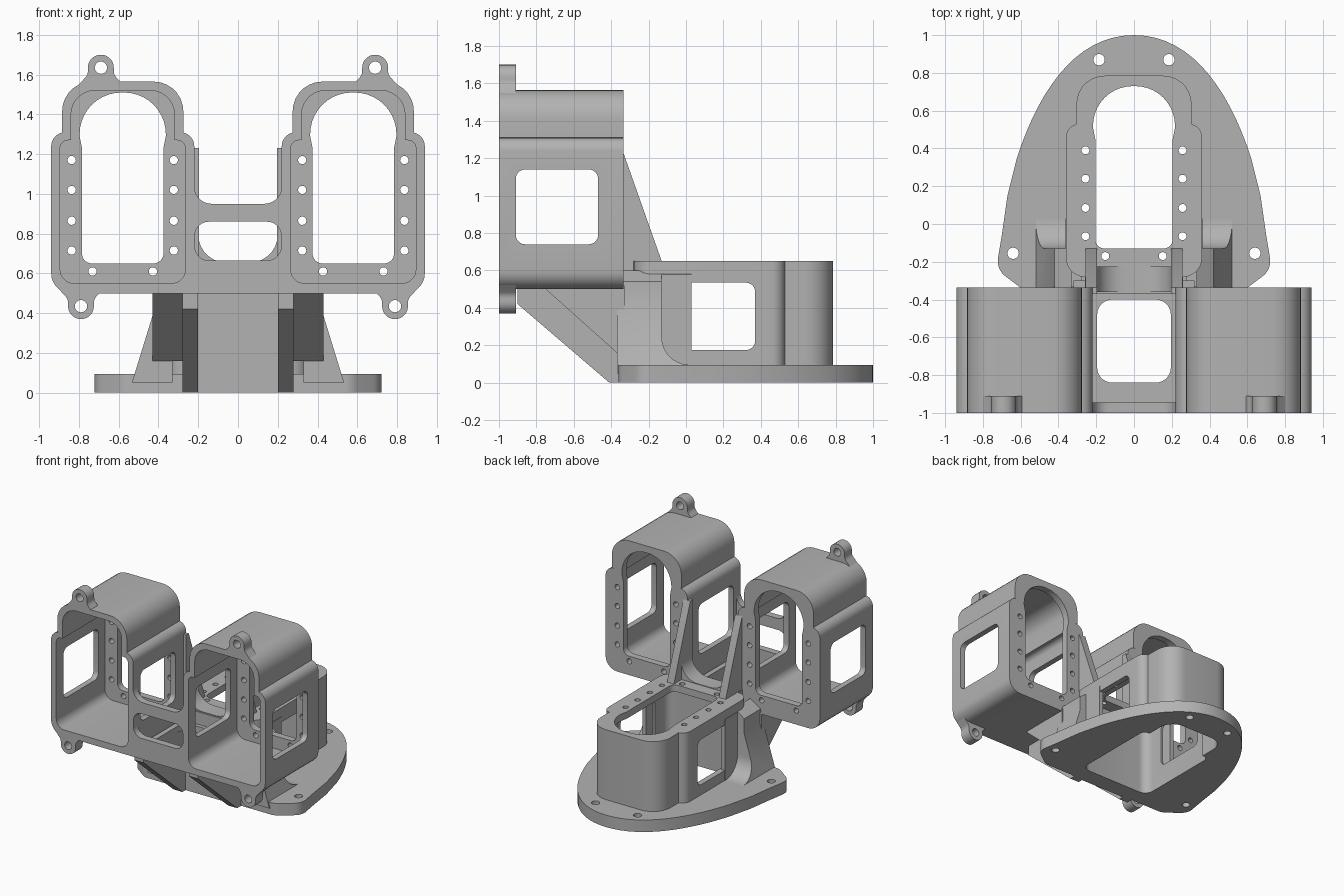
import bpy, bmesh, math
from mathutils import Vector
from mathutils.geometry import interpolate_bezier

if "Cube" in bpy.data.objects:
    bpy.data.objects.remove(bpy.data.objects["Cube"])

grey = bpy.data.materials.new("plain grey")
grey.use_nodes = True
grey.diffuse_color = (0.45, 0.45, 0.45, 1)
grey.node_tree.nodes["Principled BSDF"].inputs["Base Color"].default_value = (0.45, 0.45, 0.45, 1)
parts = []


def rounded(corners, steps=7):
    """Outline from (u, v, radius) corners, each replaced by an arc."""
    out, n = [], len(corners)
    for i, (u, v, r) in enumerate(corners):
        p = Vector((u, v))
        if r == 0:
            out.append(p)
            continue
        d1 = (Vector(corners[i - 1][:2]) - p).normalized()
        d2 = (Vector(corners[(i + 1) % n][:2]) - p).normalized()
        half = d1.angle(d2) / 2
        mid = (d1 + d2).normalized()
        c = p + mid * (r / math.sin(half))
        t = r / math.tan(half)
        a, b = p + d1 * t - c, p + d2 * t - c
        sweep = a.angle_signed(b)
        for k in range(steps + 1):
            ang = -sweep * k / steps
            out.append(c + Vector((a.x * math.cos(ang) - a.y * math.sin(ang),
                                   a.x * math.sin(ang) + a.y * math.cos(ang))))
    return out


def mirrored(half, steps=7):
    return rounded(half + [(-u, v, r) for u, v, r in reversed(half)], steps)


def rect(u0, v0, u1, v1, r=0):
    return rounded([(u0, v0, r), (u1, v0, r), (u1, v1, r), (u0, v1, r)])


def circle(u, v, r, n=20):
    return [Vector((u + r * math.cos(math.tau * k / n), v + r * math.sin(math.tau * k / n))) for k in range(n)]


def shift(pts, du, dv):
    return [Vector((p[0] + du, p[1] + dv)) for p in pts]


def prism(name, pts, axis, lo, hi, keep=True):
    place = {"x": lambda p, w: (w, p[0], p[1]),
             "y": lambda p, w: (p[0], w, p[1]),
             "z": lambda p, w: (p[0], p[1], w)}[axis]
    bm = bmesh.new()
    ends = [[bm.verts.new(place(p, w)) for p in pts] for w in (lo, hi)]
    for ring in ends:
        bm.faces.new(ring)
    for i in range(len(pts)):
        j = (i + 1) % len(pts)
        bm.faces.new((ends[0][i], ends[0][j], ends[1][j], ends[1][i]))
    bmesh.ops.recalc_face_normals(bm, faces=bm.faces)
    mesh = bpy.data.meshes.new(name)
    bm.to_mesh(mesh)
    bm.free()
    obj = bpy.data.objects.new(name, mesh)
    bpy.context.collection.objects.link(obj)
    mesh.materials.append(grey)
    if keep:
        parts.append(obj)
    return obj


def cut(obj, pts, axis, lo, hi):
    tool = prism("cutter", pts, axis, lo, hi, keep=False)
    tool.hide_render = True
    mod = obj.modifiers.new("cut", "BOOLEAN")
    mod.operation, mod.solver, mod.object = "DIFFERENCE", "EXACT", tool
    bpy.context.view_layer.objects.active = obj
    bpy.ops.object.modifier_apply(modifier=mod.name)
    bpy.data.objects.remove(tool)


# Shared housing profiles, centred on u = 0
SHELL = mirrored([(.36, .5, .1), (.36, 1.31, .07), (.305, 1.31, 0), (.305, 1.565, .15)])
CAVITY = mirrored([(.315, .55, .07), (.315, 1.27, .04), (.26, 1.27, 0), (.26, 1.52, .12)])
OPENING = mirrored([(.205, .65, .05), (.205, 1.23, 0), (.217, 1.29, 0), (.217, 1.51, .21)], 10)
SCREWS = [(s * .257, z) for s in (-1, 1) for z in (.715, .865, 1.02, 1.17)] + [(-.152, .61), (.152, .61)]


def housing(name, axis, du, dv, front, inner, back):
    """Open box with a drilled, arched end plate between inner and back."""
    obj = prism(name, shift(SHELL, du, dv), axis, front, back)
    over = .1 if back > front else -.1
    cut(obj, shift(CAVITY, du, dv), axis, front - over, inner)
    cut(obj, shift(OPENING, du, dv), axis, inner - over, back + over)
    for u, v in SCREWS:
        cut(obj, circle(u + du, v + dv, .021, 14), axis, inner - over, back + over)
    return obj


# Ear outline: flared root, round tip, centred on the hole
EAR = mirrored([(.115, -.09, 0), (.065, -.035, .05), (.065, .065, .064)])

for s, side in ((1, "left"), (-1, "right")):
    # Front housings with side windows
    pod = housing(side + "_front_housing", "y", s * .58, 0, -1, -.39, -.335)
    cut(pod, rect(-.91, .74, -.47, 1.14, .05), "x", s * .1, s * 1.1)

    # Mounting ears
    for label, x, z, flip in (("upper", .69, 1.635, 1), ("lower", .79, .435, -1)):
        ear = prism(f"{side}_{label}_ear", [(p.x + s * x, p.y * flip + z) for p in EAR], "y", -1, -.91)
        cut(ear, circle(s * x, z, .031), "y", -1.1, -.8)

    # Rear gusset, diagonal strut and sloped brace
    prism(side + "_rear_gusset", [(-.37, .6), (-.13, .6), (-.13, .65), (-.335, 1.23), (-.37, 1.23)],
          "x", s * .197, s * .257)
    prism(side + "_strut", [(-.41, 0), (-.9, .42), (-.9, .52), (-.27, .52), (-.27, 0)],
          "x", s * .2, s * .28)
    prism(side + "_brace", [(-.75, .5), (-.75, .52), (-.33, .52), (-.33, .16), (-.37, .16)],
          "x", s * .25, s * .43)

    # Flared side wing with a scooped foot
    wing = prism(side + "_wing", [(s * u, v) for u, v in
                 ((.33, .05), (.535, .05), (.52, .095), (.42, .42), (.42, .54), (.33, .6))], "y", -.37, .03)
    cut(wing, rect(-.13, .095, .6, 1.2, .15), "x", s * .362, s * 1)

# Bridge between the front housings
bridge = prism("bridge_frame", mirrored([(.25, .5, 0), (.25, 1.05, 0), (.222, 1.05, 0), (.215, .95, .09)]),
               "y", -1, -.945)
cut(bridge, rect(-.217, .665, .217, .86, .07), "y", -1.1, -.9)
floor = prism("bridge_floor", rect(-.32, -1, .32, -.3), "z", .5, .55)
cut(floor, rect(-.195, -.84, .195, -.4, .08), "z", .4, .7)

# Base housing, opening downward
base = housing("base_housing", "z", 0, -.78, 0, .595, .65)
cut(base, rect(-.06, .175, .37, .535, .05), "x", -.6, .6)
prism("base_front_wall", rect(-.26, -.37, .26, -.25), "z", 0, .65)
prism("base_saddle", mirrored([(.22, .6, 0), (.22, .85, 0), (.2, .85, 0), (.2, .655, .14)]), "y", -.36, -.225)

# Egg-shaped foot flange
arc = interpolate_bezier(Vector((0, 1)), Vector((.3, 1)), Vector((.5, .72)), Vector((.62, .35)), 16)
half = [(p[0], p[1]) for p in arc] + [(.67, .15), (.7, -.06)]
half += [tuple(p) for p in rounded([(.7, -.06, 0), (.73, -.24, .1), (.57, -.36, .1), (0, -.36, 0)])[1:-1]]
flange = prism("foot_flange", half + [(-u, v) for u, v in reversed(half[1:])], "z", 0, .095)
cut(flange, shift(CAVITY, 0, -.78), "z", -.1, .2)
for x, y in ((.185, .87), (.64, -.155)):
    for s in (-1, 1):
        cut(flange, circle(s * x, y, .03), "z", -.1, .2)

# Smooth rounded walls, keep hard edges
bpy.ops.object.select_all(action="DESELECT")
for obj in parts:
    obj.select_set(True)
bpy.context.view_layer.objects.active = parts[0]
bpy.ops.object.shade_smooth_by_angle(angle=math.radians(30))
